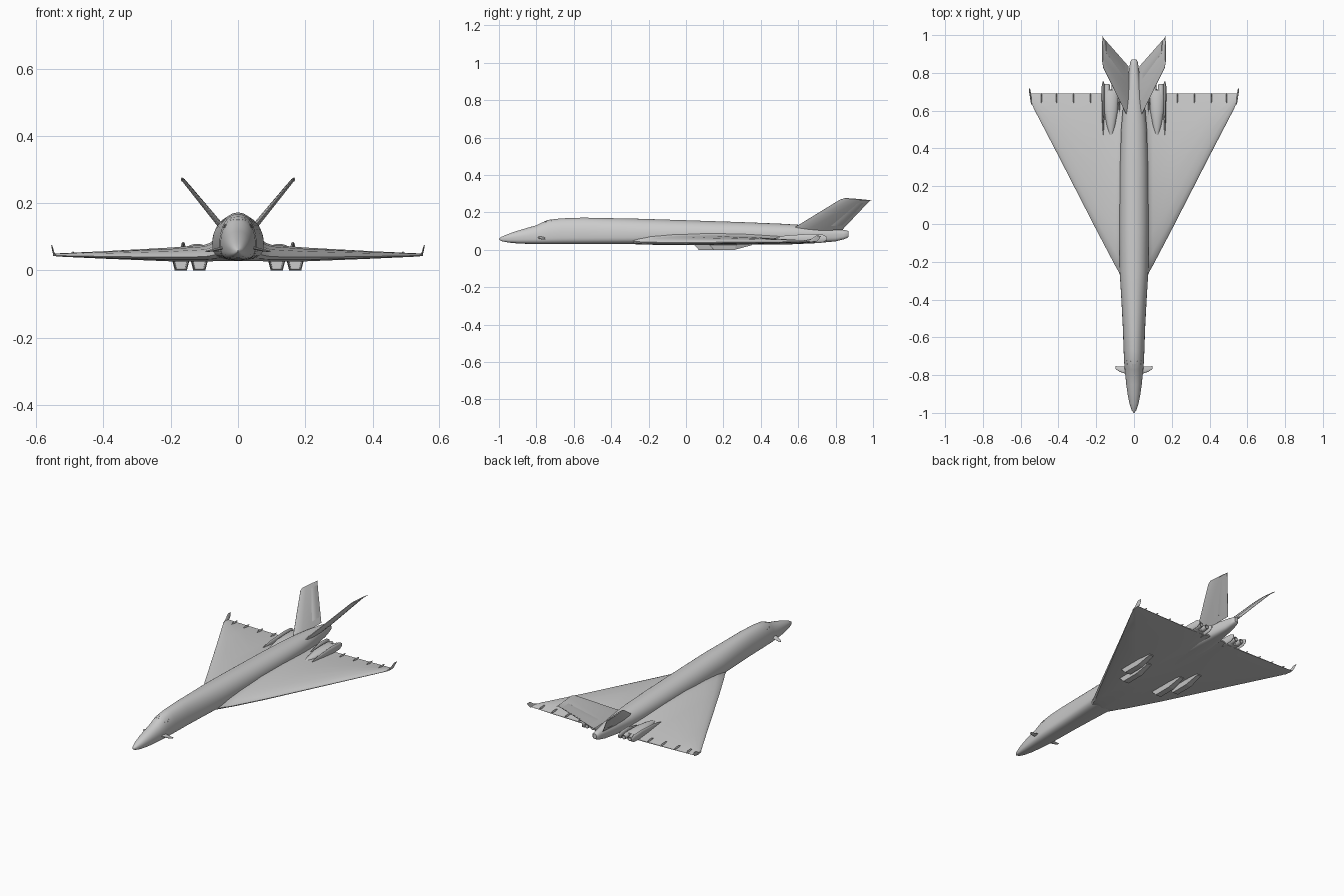
import bpy, bmesh
from math import sin, cos, pi
from mathutils import Vector

if "Cube" in bpy.data.objects:
    bpy.data.objects.remove(bpy.data.objects["Cube"])


def loft(name, rings, smooth=35, mirror=False):
    """Skin a list of equal-length closed rings and cap both ends."""
    bm = bmesh.new()
    vs = [[bm.verts.new(p) for p in r] for r in rings]
    n = len(rings[0])
    for a, b in zip(vs, vs[1:]):
        for i in range(n):
            j = (i + 1) % n
            bm.faces.new((a[i], a[j], b[j], b[i]))
    bm.faces.new(vs[0])
    bm.faces.new(vs[-1])
    bmesh.ops.recalc_face_normals(bm, faces=bm.faces)
    me = bpy.data.meshes.new(name)
    bm.to_mesh(me)
    bm.free()
    ob = bpy.data.objects.new(name, me)
    bpy.context.collection.objects.link(ob)
    if smooth:
        bpy.ops.object.select_all(action='DESELECT')
        ob.select_set(True)
        bpy.context.view_layer.objects.active = ob
        bpy.ops.object.shade_smooth_by_angle(angle=smooth * pi / 180)
    if mirror:
        ob.modifiers.new("mirror", 'MIRROR')
    return ob


def blade(name, ribs, normal, smooth=30):
    """Thin lifting surface; ribs are (leading point, trailing point, thickness)."""
    shape = [(0, .1), (.06, .6), (.3, 1), (.6, .8), (1, .12)]
    n = Vector(normal).normalized()
    rings = []
    for le, te, th in ribs:
        le, te = Vector(le), Vector(te)
        up = [le.lerp(te, f) + n * th * h / 2 for f, h in shape]
        lo = [le.lerp(te, f) - n * th * h / 2 for f, h in shape]
        rings.append(up + lo[::-1])
    return loft(name, rings, smooth, True)


def tube(name, x, z, stations, sides=16):
    """Round body along y; stations are (y, half width, half height)."""
    return loft(name, [[(x + w * cos(2 * pi * i / sides), y, z + h * sin(2 * pi * i / sides))
                        for i in range(sides)] for y, w, h in stations], 40, True)


# Fuselage: y, half width, bottom, widest height, top
body = [(-1, .002, .055, .057, .06), (-.985, .013, .046, .058, .07),
        (-.95, .024, .039, .062, .085), (-.9, .034, .034, .066, .102),
        (-.85, .041, .032, .068, .117), (-.8, .046, .031, .07, .131),
        (-.77, .049, .03, .072, .146), (-.735, .052, .03, .075, .16),
        (-.67, .055, .03, .078, .168), (-.55, .059, .03, .08, .172),
        (-.4, .067, .03, .08, .169), (-.25, .076, .03, .08, .166),
        (0, .077, .03, .08, .158), (.3, .074, .03, .08, .148),
        (.5, .068, .03, .08, .14), (.6, .06, .032, .08, .134),
        (.7, .045, .036, .08, .127), (.8, .029, .045, .08, .115),
        (.84, .023, .055, .082, .107), (.862, .019, .063, .084, .103),
        (.87, .012, .07, .085, .098)]


def section(y, w, zb, zm, zt, n=40):
    ring = []
    for i in range(n):
        c, s = cos(2 * pi * i / n), sin(2 * pi * i / n)
        p, h = (.95, zt - zm) if s >= 0 else (.65, zm - zb)
        ring.append((w * abs(c) ** p * (1 if c > 0 else -1), y,
                     zm + h * abs(s) ** p * (1 if s > 0 else -1)))
    return ring


fuselage = loft("fuselage", [section(*b) for b in body])

# Delta wing with flat underside: x, leading edge y, bottom, top
stations = [(0, -.34, .028, .105), (.055, -.31, .028, .105), (.068, -.285, .0275, .093),
            (.083, -.25, .027, .082), (.1, -.22, .026, .076), (.2, -.03, .027, .068),
            (.4, .36, .035, .057), (.53, .61, .041, .051), (.55, .66, .043, .049)]
airfoil = [(0, .3), (.02, .5), (.08, .72), (.2, .9), (.4, 1), (.6, .92), (.8, .68), (1, .3)]
rings = []
for x, le, zb, zt in stations:
    up = [(x, le + (.69 - le) * f, zb + (zt - zb) * h) for f, h in airfoil]
    low = [(x, le + (.69 - le) * f, zb + (zt - zb) * h)
           for f, h in [(1, .2), (.8, .04), (.4, 0), (.08, 0), (.02, .12)]]
    rings.append(up + low)
wing = loft("delta_wing", rings, 30, True)
wing.modifiers["mirror"].use_clip = True

# Canted winglets
blade("winglet", [((.543, .63, .044), (.547, .7, .044), .007),
                  ((.549, .665, .055), (.549, .71, .055), .005),
                  ((.554, .695, .076), (.554, .722, .074), .003)], (1, 0, -.25))

# V tail with raised rudders and root fairings
fin_normal = (.775, 0, -.63)
blade("tail_fin", [((.03, .56, .107), (.03, .835, .107), .018),
                   ((.162, .825, .269), (.162, .985, .265), .01),
                   ((.167, .85, .276), (.167, 1.0, .264), .006)], fin_normal)
blade("rudder", [((.05, .76, .132), (.05, .848, .132), .016),
                 ((.15, .905, .254), (.15, .972, .253), .0105)], fin_normal)

# Nose canards
blade("canard", [((.04, -.795, .068), (.04, -.755, .068), .01),
                 ((.075, -.783, .06), (.075, -.755, .06), .007),
                 ((.097, -.768, .056), (.097, -.752, .056), .004)], (.2, 0, 1))

# Underwing intakes: hollow front lip, trapezoid section, tapering aft
def trapezoid(x, y_top, y_low, top, low, z_top, z_low):
    return [(x - top, y_top, z_top), (x + top, y_top, z_top),
            (x + low, y_low, z_low), (x - low, y_low, z_low)]


for tag, x, y in (("inner", .115, .04), ("outer", .17, .12)):
    loft(tag + "_intake", [
        trapezoid(x, y + .09, y + .09, .018, .013, .026, .006),
        trapezoid(x, y + .004, y + .026, .022, .015, .027, .003),
        trapezoid(x, y, y + .028, .026, .018, .032, 0),
        trapezoid(x, y + .15, y + .14, .026, .018, .034, 0),
        trapezoid(x, y + .24, y + .23, .02, .012, .036, .024)], 0, True)

# Rear engine bay, slim side fairings and hollow nozzles
tube("engine_bay", .122, .056, [(.46, .004, .004), (.52, .022, .016), (.6, .036, .023),
                                (.68, .04, .022), (.71, .036, .018)], 24)
for tag, x, y in (("outer", .163, .47), ("inner", .078, .58)):
    tube(tag + "_engine_fairing", x, .06, [(y, .001, .002), (y + .06, .005, .016),
                                          (.66, .008, .025), (.73, .008, .022), (.755, .003, .008)], 12)
for tag, x in (("inner", .104), ("outer", .142)):
    tube(tag + "_nozzle", x, .057, [(.66, .017, .017), (.71, .017, .017), (.742, .013, .013),
                                   (.742, .010, .010), (.70, .012, .012)])

# Elevon hinge fairings along the trailing edge
for i, x in enumerate((.23, .32, .41, .49)):
    z = .046 + .004 * i / 3
    tube("hinge_fairing_%d" % (i + 1), x, z, [(.64, .001, .001), (.655, .003, .007),
                                              (.68, .003, .006), (.695, .001, .002)], 8)

# Cockpit panes projected onto the fuselage skin
bpy.context.view_layer.update()


def pane(name, corners, direction):
    d = Vector(direction)
    pts = []
    for c in corners:
        hit, loc, nor, _ = fuselage.ray_cast(Vector(c), d)
        if not hit:
            return
        pts.append((loc, nor))
    loft(name, [[p - n * .001 for p, n in pts], [p + n * .001 for p, n in pts]], 0, True)


for i, x in enumerate((.002, .013)):
    pane("windscreen_%d" % (i + 1), [(x, -2, .15), (x + .009, -2, .149),
                                     (x + .008, -2, .156), (x, -2, .157)], (0, 1, 0))
for i, y in enumerate((-.752, -.73)):
    pane("side_window_%d" % (i + 1), [(1, y, .126), (1, y + .016, .127),
                                      (1, y + .016, .137), (1, y + .004, .136)], (-1, 0, 0))
